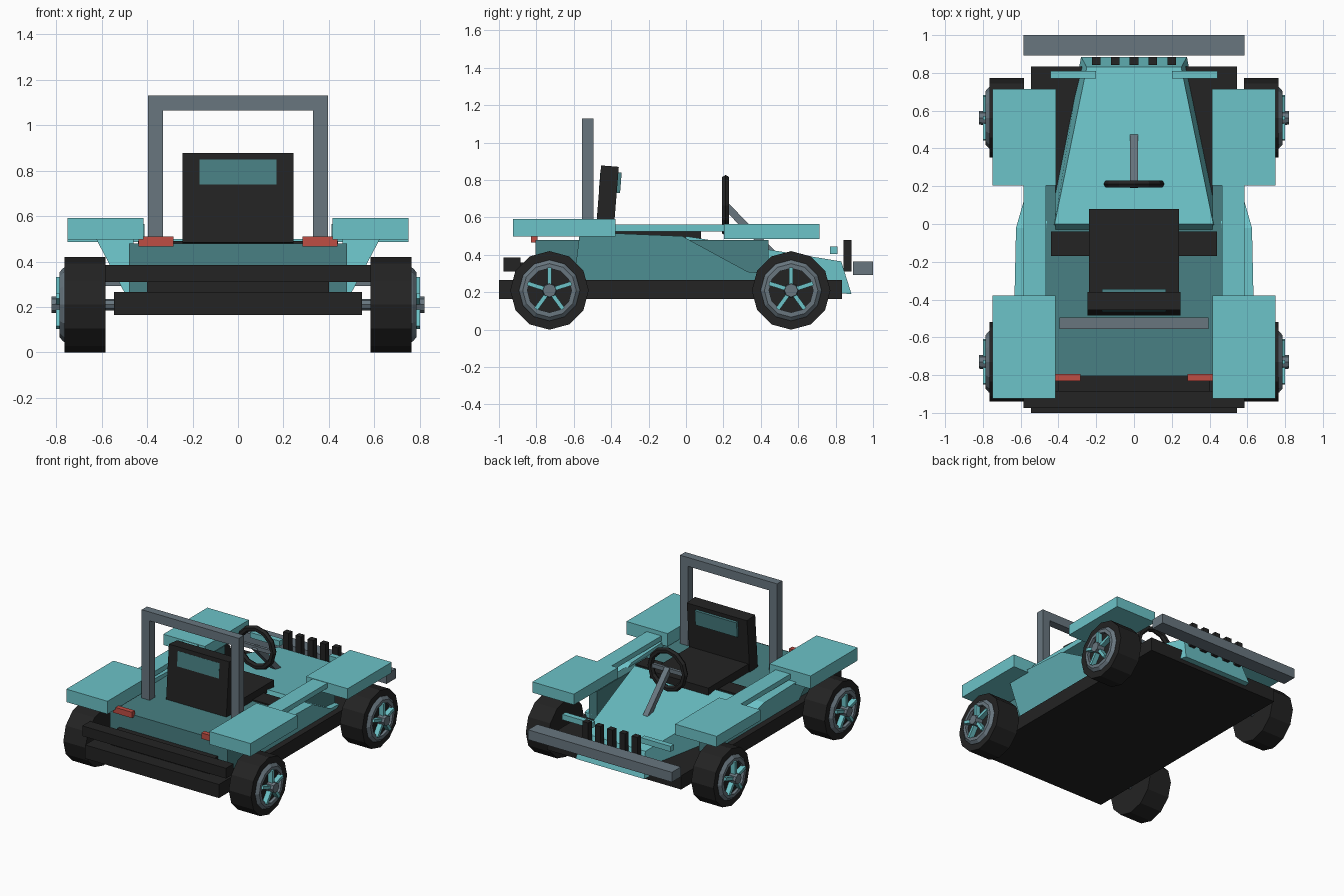
import bpy, bmesh, math
from mathutils import Vector, Matrix

if "Cube" in bpy.data.objects:
    bpy.data.objects.remove(bpy.data.objects["Cube"])


def srgb(h):
    c = [int(h[i:i + 2], 16) / 255 for i in (0, 2, 4)]
    return [v / 12.92 if v <= 0.04045 else ((v + 0.055) / 1.055) ** 2.4 for v in c] + [1]


def material(name, h):
    m = bpy.data.materials.new(name)
    m.diffuse_color = srgb(h)
    m.use_nodes = True
    m.node_tree.nodes["Principled BSDF"].inputs["Base Color"].default_value = m.diffuse_color
    return m


TEAL = material("teal paint", "6cc3c8")
DARK = material("dark teal", "488083")
BLACK = material("black", "232323")
GRAY = material("steel gray", "68767f")
RED = material("red light", "bf4d43")


def finish(name, bm, mat):
    bmesh.ops.recalc_face_normals(bm, faces=bm.faces)
    me = bpy.data.meshes.new(name)
    bm.to_mesh(me)
    bm.free()
    me.materials.append(mat)
    ob = bpy.data.objects.new(name, me)
    bpy.context.collection.objects.link(ob)
    return ob


def mirror(ob):
    ob.modifiers.new("mirror", 'MIRROR')
    return ob


def box(name, mat, x, y, z, tilt=0):
    """Box from (min, max) pairs, optionally tilted about x."""
    bm = bmesh.new()
    bmesh.ops.create_cube(bm, size=1)
    bm.transform(Matrix.Translation([sum(p) / 2 for p in (x, y, z)])
                 @ Matrix.Rotation(tilt, 4, 'X')
                 @ Matrix.Diagonal([p[1] - p[0] for p in (x, y, z)] + [1]))
    return finish(name, bm, mat)


def loft(name, mat, rings):
    """Skin through closed rings with equal point counts, capped at the ends."""
    bm = bmesh.new()
    vs = [[bm.verts.new(p) for p in r] for r in rings]
    n = len(vs[0])
    for a, b in zip(vs, vs[1:]):
        for i in range(n):
            bm.faces.new((a[i], a[(i + 1) % n], b[(i + 1) % n], b[i]))
    bm.faces.new(vs[0])
    bm.faces.new(vs[-1])
    return finish(name, bm, mat)


def lathe(name, mat, profile, y, z, n=12, closed=False):
    """Turn (x, radius) points about the wheel axis."""
    rings = [[(x, y + r * math.sin(2 * math.pi * i / n), z + r * math.cos(2 * math.pi * i / n))
              for i in range(n)] for x, r in profile]
    if not closed:
        return loft(name, mat, rings)
    bm = bmesh.new()
    vs = [[bm.verts.new(p) for p in r] for r in rings]
    for k in range(len(vs)):
        a, b = vs[k], vs[(k + 1) % len(vs)]
        for i in range(n):
            bm.faces.new((a[i], a[(i + 1) % n], b[(i + 1) % n], b[i]))
    return finish(name, bm, mat)


# chassis and rear tub
box("chassis", BLACK, (-.545, .545), (-1, .835), (.165, .265))
box("rear_bumper", BLACK, (-.585, .585), (-.975, -.885), (.31, .385))
box("rear_bumper_mount", BLACK, (-.4, .4), (-.9, -.8), (.25, .36))
box("tub", DARK, (-.48, .48), (-.805, -.03), (.26, .48))
mirror(box("tub_side", DARK, (.415, .48), (-.03, .44), (.26, .48)))
box("dash_strip", BLACK, (-.44, .44), (-.17, -.04), (.46, .49))


# hood: narrow low nose widening to a tall cowl
def section(yt, yb, wt, wb, zt, zb):
    return [(-wb, yb, zb), (wb, yb, zb), (wt, yt, zt), (-wt, yt, zt)]


loft("hood", TEAL, [section(0, -.06, .42, .46, .50, .26),
                    section(.83, .885, .25, .28, .365, .19)])

# flared side panels
side = [(-.6, .265), (-.57, .5), (-.38, .515), (-.02, .5), (.33, .31), (.44, .30), (.44, .265)]
mirror(loft("side_panel", TEAL, [[(.46, y, z) for y, z in side],
                                 [(.5 + (z - .265) * .53, y, z) for y, z in side]]))
mirror(box("sill_bar", TEAL, (.465, .585), (-.38, .21), (.525, .562)))

# fenders and lights
mirror(box("rear_fender", TEAL, (.415, .75), (-.925, -.378), (.497, .592)))
mirror(box("front_fender", TEAL, (.412, .75), (.203, .715), (.486, .565)))
mirror(box("tail_light", RED, (.283, .437), (-.83, -.795), (.467, .51)))
mirror(box("headlight_bar", TEAL, (.2, .442), (.77, .81), (.405, .445)))

# nose: grille bars and bumper
for i in range(5):
    x = -.2 + .1 * i
    box("grille_bar", BLACK, (x - .023, x + .023), (.842, .885), (.31, .48))
box("front_bumper", GRAY, (-.585, .585), (.893, 1), (.293, .365))

# seat
box("seat_cushion", BLACK, (-.238, .238), (-.42, .08), (.45, .54))
box("seat_back", BLACK, (-.245, .245), (-.47, -.375), (.48, .875), -.08)
box("seat_pad", DARK, (-.17, .17), (-.462, -.348), (.735, .845), -.08)

# roll bar
mirror(box("roll_bar_post", GRAY, (.33, .395), (-.555, -.495), (.47, 1.13)))
box("roll_bar_top", GRAY, (-.33, .33), (-.555, -.495), (1.065, 1.13))

# steering wheel: hexagonal tube ring, crossbar and column
bm = bmesh.new()
rings = []
for i in range(12):
    a = 2 * math.pi * i / 12
    rings.append([bm.verts.new(((.14 + .022 * math.cos(b)) * math.cos(a),
                                .212 + .022 * math.sin(b),
                                .665 + (.14 + .022 * math.cos(b)) * math.sin(a)))
                  for b in [math.pi * k / 3 for k in range(6)]])
for i in range(12):
    p, q = rings[i], rings[(i + 1) % 12]
    for k in range(6):
        bm.faces.new((p[k], p[(k + 1) % 6], q[(k + 1) % 6], q[k]))
finish("steering_wheel", bm, BLACK)
box("steering_crossbar", GRAY, (-.13, .13), (.2, .222), (.65, .68))
loft("steering_column", GRAY, [[(s * .02, y + o, z + o) for s, o in
                                ((-1, -.014), (1, -.014), (1, .014), (-1, .014))]
                               for y, z in ((.205, .67), (.46, .41))])

# wheels and axles
Z = .21
for label, Y in (("front", .562), ("rear", -.73)):
    ax = lathe(label + "_axle", GRAY, [(-.6, .025), (.6, .025)], Y, Z, 8)
    mirror(lathe(label + "_tire", BLACK, [(.583, .15), (.583, .21), (.764, .21), (.764, .15)], Y, Z))
    mirror(lathe(label + "_rim", GRAY, [(.755, .165), (.768, .162), (.785, .143), (.785, .118),
                                        (.755, .118)], Y, Z, 12, True))
    mirror(lathe(label + "_hub", GRAY, [(.75, .04), (.82, .036)], Y, Z, 8))
    for k in range(5):
        bm = bmesh.new()
        bmesh.ops.create_cube(bm, size=1)
        bm.transform(Matrix.Translation((.782, Y, Z)) @ Matrix.Rotation(2 * math.pi * k / 5, 4, 'X')
                     @ Matrix.Translation((0, 0, .073)) @ Matrix.Diagonal((.036, .022, .1, 1)))
        mirror(finish(label + "_spoke", bm, TEAL))
